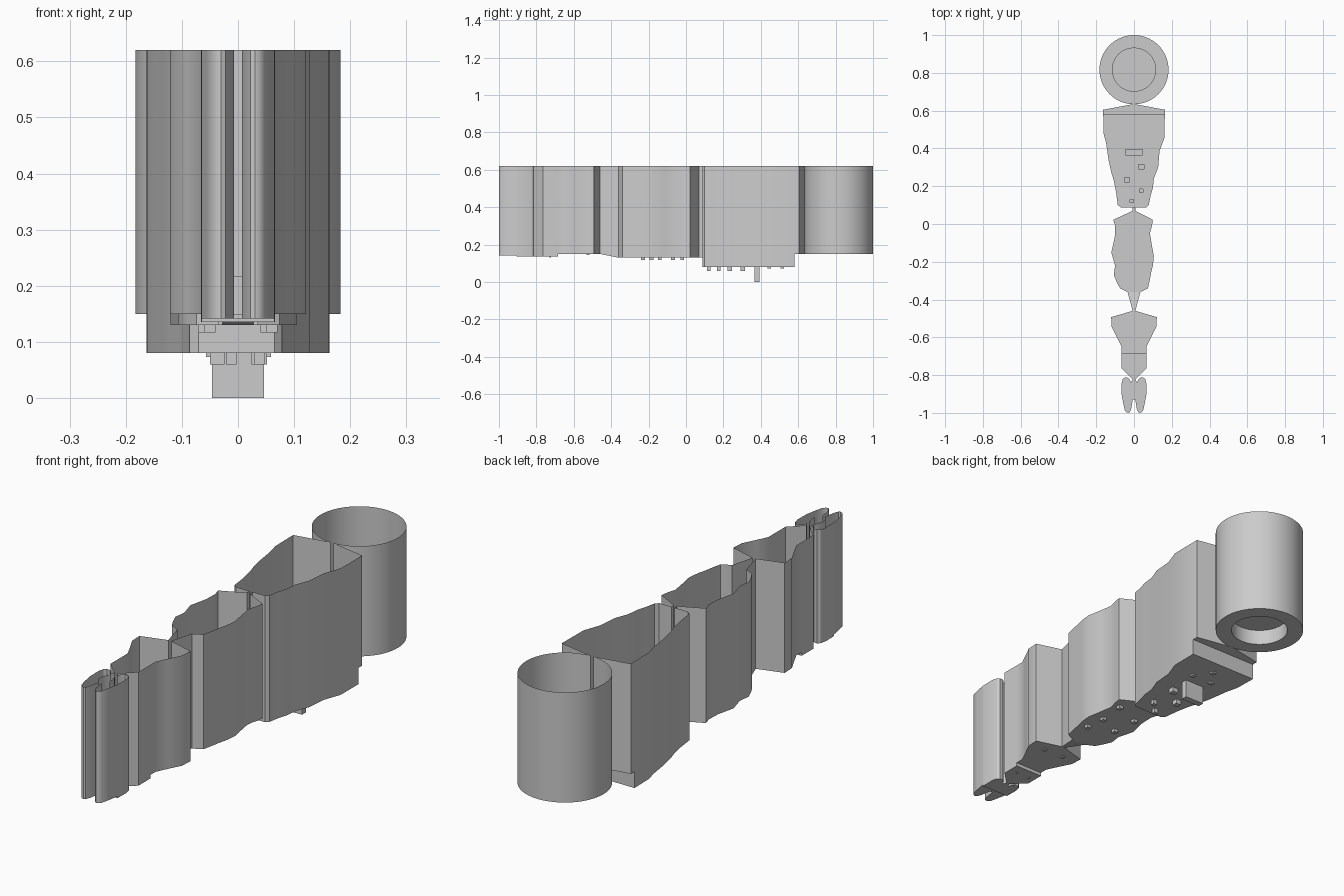
import bpy, bmesh, math

if "Cube" in bpy.data.objects:
    bpy.data.objects.remove(bpy.data.objects["Cube"])

TOP = 0.62      # height of every wall rim
GAP = 0.007     # half width of the slits joining the rooms


def finish(bm, name):
    bmesh.ops.remove_doubles(bm, verts=bm.verts, dist=0.0003)
    me = bpy.data.meshes.new(name)
    bm.to_mesh(me)
    bm.free()
    ob = bpy.data.objects.new(name, me)
    bpy.context.collection.objects.link(ob)
    bpy.ops.object.select_all(action='DESELECT')
    ob.select_set(True)
    bpy.context.view_layer.objects.active = ob
    bpy.ops.object.shade_smooth_by_angle(angle=math.radians(32))
    return ob


def face(bm, pts):
    bm.faces.new([bm.verts.new(p) for p in pts])


def wall(bm, path, height, top=TOP):
    for (x0, y0), (x1, y1) in zip(path, path[1:]):
        face(bm, [(x0, y0, height(y0)), (x1, y1, height(y1)), (x1, y1, top), (x0, y0, top)])


def floor(bm, loops, height):
    # flat fill of an outline with holes, then lifted to its height
    edges, verts = [], []
    for loop in loops:
        vs = [bm.verts.new((x, y, 0)) for x, y in loop]
        edges += [bm.edges.new((vs[i - 1], vs[i])) for i in range(len(vs))]
        verts += vs
    bmesh.ops.triangle_fill(bm, edges=edges, use_beauty=True, normal=(0, 0, -1))
    for v in verts:
        v.co.z = height(v.co.y)


def rect(x, y, hx, hy):
    return [(x - hx, y - hy), (x + hx, y - hy), (x + hx, y + hy), (x - hx, y + hy)]


def room(name, right, left, z_back, z_front=None, pits=(), lugs=()):
    """right/left run from back to front; pits are (x, y, hx, hy, bottom)."""
    left = left or [(-x, y) for x, y in right]
    z_front = z_back if z_front is None else z_front
    yb, yf = right[0][1], right[-1][1]
    height = lambda y: z_back + (z_front - z_back) * (yb - y) / (yb - yf)
    bm = bmesh.new()
    wall(bm, right, height)
    wall(bm, left, height)
    floor(bm, [right + left[::-1]] + [rect(*p[:4]) for p in pits], height)
    for x, y, hx, hy, z in list(pits) + list(lugs):
        r = rect(x, y, hx, hy)
        wall(bm, r + r[:1], lambda _: z, height(y))
        face(bm, [(px, py, z) for px, py in reversed(r)])
    return finish(bm, name)


def riser(name, hw, y, z0, z1):
    bm = bmesh.new()
    face(bm, [(-hw, y, z0), (hw, y, z0), (hw, y, z1), (-hw, y, z1)])
    finish(bm, name)


def circle(r, n=64, cy=0.817, start=-math.pi / 2):
    return [(r * math.cos(start + 2 * math.pi * i / n), cy + r * math.sin(start + 2 * math.pi * i / n))
            for i in range(n)]


# round room: wall with a slit facing the next room, ring floor, raised disc
bm = bmesh.new()
outer, inner = circle(0.183), circle(0.117)
slit_y = outer[0][1]
wall(bm, [(GAP, slit_y)] + outer[1:] + [(-GAP, slit_y)], lambda y: 0.15)
floor(bm, [outer, inner], lambda y: 0.15)
wall(bm, inner + inner[:1], lambda y: 0.15, 0.217)
floor(bm, [inner], lambda y: 0.217)
finish(bm, "round_room")

# large room: entrance ledge and sunken hall with pits
room("large_room_ledge", [(GAP, slit_y), (0.163, 0.605), (0.163, 0.58)], None, 0.15)
riser("ledge_step", 0.163, 0.58, 0.08, 0.15)
s = 0.012
hall_pits = [(0, 0.38, 0.046, 0.014, 0.0), (0, 0.515, 0.009, 0.009, 0.073),
             (-0.048, 0.445, 0.009, 0.009, 0.073), (0.05, 0.445, 0.009, 0.009, 0.073),
             (0.038, 0.303, 0.014, s, 0.06), (-0.037, 0.235, 0.013, s, 0.06),
             (0.038, 0.175, 0.009, 0.009, 0.06), (-0.012, 0.122, 0.009, 0.009, 0.06)]
room("large_room_hall",
     [(0.163, 0.58), (0.162, 0.46), (0.135, 0.385), (0.128, 0.30), (0.105, 0.24),
      (0.1, 0.19), (0.088, 0.15), (0.078, 0.1), (0.065, 0.088), (GAP, 0.088)],
     [(-0.163, 0.58), (-0.161, 0.48), (-0.148, 0.43), (-0.135, 0.34), (-0.122, 0.28),
      (-0.107, 0.23), (-0.095, 0.17), (-0.086, 0.1), (-0.07, 0.088), (-GAP, 0.088)],
     0.08, pits=hall_pits)
riser("hall_step", GAP, 0.088, 0.08, 0.13)
room("hall_passage", [(GAP, 0.088), (GAP, 0.07)], None, 0.13)

# middle room with small lugs under its floor, then a ramp to the next room
lugs = [(0.06, -0.23, 0.01, 0.01, 0.117), (-0.05, -0.185, 0.01, 0.01, 0.117),
        (0.05, -0.14, 0.01, 0.01, 0.117), (-0.06, -0.07, 0.01, 0.01, 0.117),
        (0.06, -0.02, 0.01, 0.01, 0.117)]
room("middle_room",
     [(GAP, 0.07), (0.1, 0.022), (0.095, -0.01), (0.084, -0.05), (0.094, -0.11),
      (0.105, -0.17), (0.1, -0.22), (0.09, -0.26), (0.085, -0.29), (0.074, -0.34), (0.034, -0.36)],
     [(-GAP, 0.07), (-0.11, 0.022), (-0.1, -0.01), (-0.102, -0.07), (-0.12, -0.15),
      (-0.1, -0.22), (-0.107, -0.27), (-0.09, -0.31), (-0.074, -0.34), (-0.034, -0.36)],
     0.13, lugs=lugs)
room("middle_room_ramp", [(0.034, -0.36), (GAP, -0.46)], None, 0.13, 0.15)

# shield shaped room: upper floor with pits, lower pointed floor
room("shield_room_upper",
     [(GAP, -0.46), (0.121, -0.493), (0.118, -0.545), (0.09, -0.6), (0.066, -0.65), (0.066, -0.685)],
     None, 0.15, pits=[(i * 0.048, -0.523, 0.008, 0.008, 0.145) for i in (-1, 1)])
riser("shield_room_step", 0.066, -0.685, 0.135, 0.15)
room("shield_room_lower", [(0.066, -0.685), (0.066, -0.765), (GAP, -0.822)], None, 0.135,
     pits=[(i * 0.032, -0.725, 0.004, 0.004, 0.13) for i in (-1, 1)])

# end room: rounded shoulders, then two lobes with an open slit between them
room("end_room_back",
     [(GAP, -0.822), (0.016, -0.84), (0.025, -0.82), (0.035, -0.813), (0.05, -0.813),
      (0.06, -0.822), (0.066, -0.845), (0.065, -0.905)], None, 0.135)
riser("end_room_step", 0.065, -0.905, 0.135, 0.142)
room("end_room_lobes",
     [(0.065, -0.905), (0.056, -0.955), (0.048, -0.988), (0.038, -0.998), (0.03, -1.0), (0.022, -0.996),
      (0.014, -0.975), (GAP, -0.93)], None, 0.142)

# curved partitions inside the end room
for side, label in ((1, "right"), (-1, "left")):
    bm = bmesh.new()
    wall(bm, [(side * x, y) for x, y in
              [(0.01, -0.845), (0.018, -0.86), (0.024, -0.88), (0.026, -0.905)]], lambda y: 0.135)
    finish(bm, "partition_" + label)
